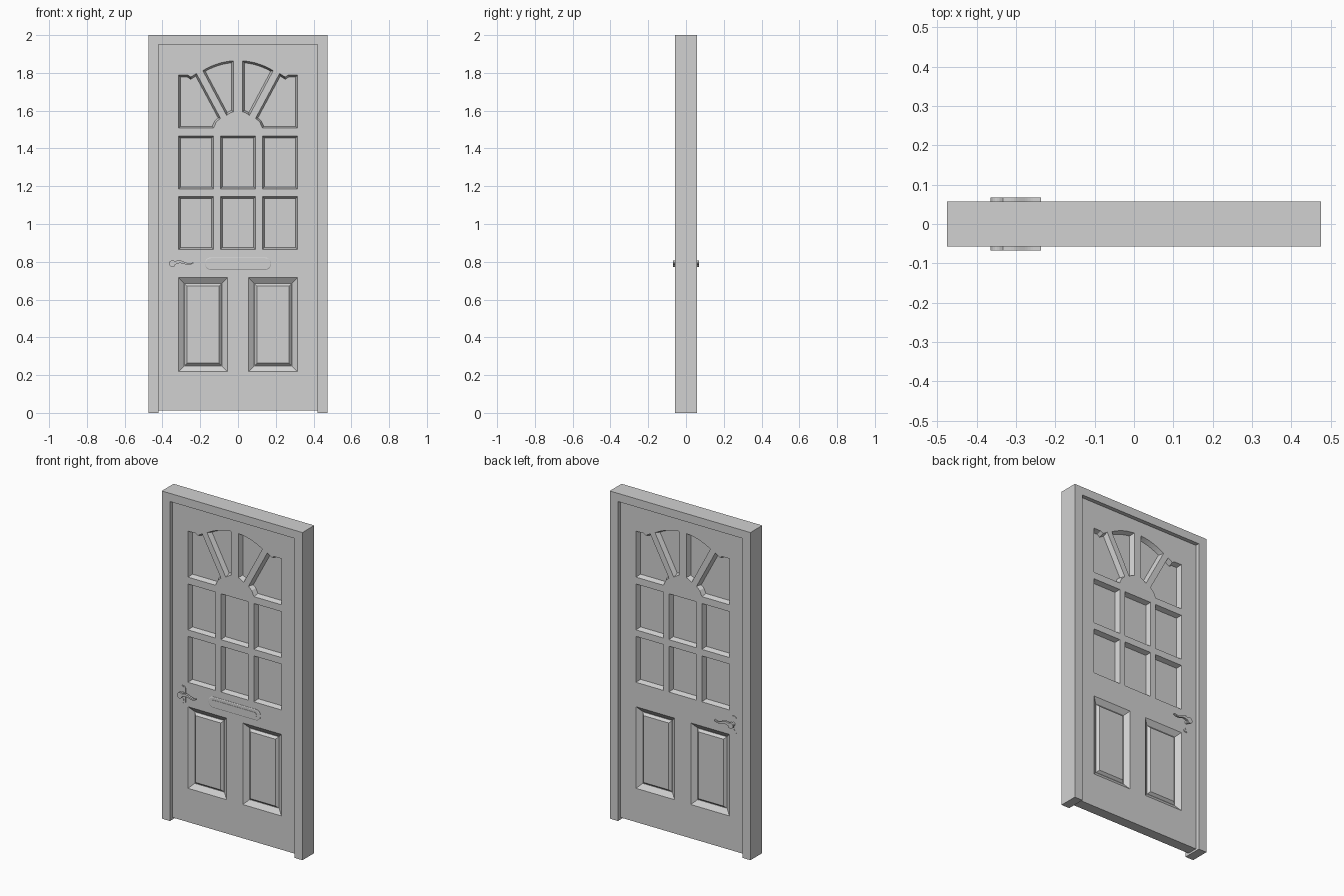
import bpy, bmesh, math
from mathutils import Vector

cube = bpy.data.objects.get("Cube")
if cube:
    bpy.data.objects.remove(cube, do_unlink=True)

GREY = (0.64, 0.64, 0.64, 1)
grey = bpy.data.materials.new("plain grey")
grey.use_nodes = True
grey.diffuse_color = GREY
grey.node_tree.nodes["Principled BSDF"].inputs["Base Color"].default_value = GREY

FACE = 0.032    # half thickness of the door leaf
PANE = 0.003    # half thickness of the glazing
GROOVE = 0.010  # depth level of the groove round the lower panels


def rect(x0, x1, z0, z1):
    return [(x0, z0), (x1, z0), (x1, z1), (x0, z1)]


def arc(cx, cz, r, a0, a1, n=8):
    angles = [math.radians(a0 + (a1 - a0) * i / n) for i in range(n + 1)]
    return [(cx + r * math.cos(a), cz + r * math.sin(a)) for a in angles]


def rounded(cx, cz, w, h, r):
    pts = []
    for sx, sz, a in ((1, 1, 0), (-1, 1, 90), (-1, -1, 180), (1, -1, 270)):
        pts += arc(cx + sx * (w / 2 - r), cz + sz * (h / 2 - r), r, a, a + 90, 5)
    return pts


def mirror(pts):
    return [(-x, z) for x, z in pts]


def inset(pts, d):
    """Move every edge of an outline inward by d."""
    p = [Vector(q) for q in pts]
    area = sum(p[i - 1].x * p[i].y - p[i].x * p[i - 1].y for i in range(len(p)))
    sign = 1 if area > 0 else -1
    out = []
    for i, q in enumerate(p):
        e1 = (q - p[i - 1]).normalized()
        e2 = (p[(i + 1) % len(p)] - q).normalized()
        n1, n2 = Vector((-e1.y, e1.x)) * sign, Vector((-e2.y, e2.x)) * sign
        m = q + (n1 + n2) * d / max(0.4, 1 + n1.dot(n2))
        out.append((m.x, m.y))
    return out


def add_loft(bm, sections):
    """Closed solid through (y, outline) sections."""
    rings = [[bm.verts.new((x, y, z)) for x, z in pts] for y, pts in sections]
    for a, b in zip(rings, rings[1:]):
        for i in range(len(a)):
            bm.faces.new((a[i - 1], a[i], b[i], b[i - 1]))
    bm.faces.new(rings[0])
    bm.faces.new(rings[-1])


def make(name, *solids):
    bm = bmesh.new()
    for sections in solids:
        add_loft(bm, sections)
    bmesh.ops.recalc_face_normals(bm, faces=bm.faces)
    mesh = bpy.data.meshes.new(name)
    bm.to_mesh(mesh)
    bm.free()
    mesh.materials.append(grey)
    obj = bpy.data.objects.new(name, mesh)
    bpy.context.collection.objects.link(obj)
    return obj


def pocket(side, pts, depth, slope):
    """Tapered cutter reaching from outside the leaf down to a depth."""
    over = 0.01
    flare = slope * over / (FACE - depth)
    return [(side * (FACE + over), inset(pts, -flare)), (side * depth, inset(pts, slope))]


# Door frame
outer, inner, top = 0.475, 0.42, 1.95
outline = [(-outer, 0), (-outer, 2), (outer, 2), (outer, 0),
           (inner, 0), (inner, top), (-inner, top), (-inner, 0)]
make("door_frame", [(-0.057, outline), (0.057, outline)])

# Window openings: two rows of three, then the fan above
windows = []
for z0, z1 in ((0.865, 1.145), (1.185, 1.465)):
    for cx in (-0.222, 0, 0.222):
        windows.append(rect(cx - 0.093, cx + 0.093, z0, z1))
fan_z = 1.51
fan_inner = arc(0, fan_z, 0.355, 86, 58.3) + arc(0, fan_z, 0.088, 47, 74, 3)
fan_outer = [(0.315, 1.507), (0.315, 1.788), (0.265, 1.788), (0.25, 1.778),
             (0.22, 1.797), (0.093, 1.56), (0.115, 1.54), (0.13, 1.507)]
for pane in (fan_inner, fan_outer):
    windows += [pane, mirror(pane)]

# Lower panel openings
panel = rect(0.055, 0.315, 0.218, 0.716)
panels = [panel, mirror(panel)]

# Door leaf with pockets cut from both faces
leaf_outline = rect(-inner, inner, 0.012, top)
leaf = make("door_leaf", [(-FACE, leaf_outline), (FACE, leaf_outline)])
cuts = []
for side in (-1, 1):
    cuts += [pocket(side, w, PANE, 0.010) for w in windows]
    cuts += [pocket(side, p, GROOVE, 0.030) for p in panels]
cutter = make("pocket_cutter", *cuts)
cutter.hide_render = True
mod = leaf.modifiers.new("pockets", "BOOLEAN")
mod.operation, mod.solver, mod.object = "DIFFERENCE", "EXACT", cutter
bpy.context.view_layer.update()
cut_mesh = bpy.data.meshes.new_from_object(
    leaf.evaluated_get(bpy.context.evaluated_depsgraph_get()))
leaf.modifiers.clear()
leaf.data = cut_mesh
bpy.data.objects.remove(cutter, do_unlink=True)

# Raised fields in the lower panels
for side, face in ((-1, "front"), (1, "back")):
    for p, hand in zip(panels, ("left", "right")):
        make(f"{face}_{hand}_raised_panel",
             [(side * (GROOVE - 0.004), inset(p, 0.032)),
              (side * GROOVE, inset(p, 0.032)),
              (side * 0.024, inset(p, 0.045))])

# Lever handles, rose plates and keyholes on both faces
HX, HZ = -0.347, 0.79
steps = 14
upper, lower = [], []
for i in range(steps + 1):
    t = i / steps
    x = HX + 0.014 + t * 0.097
    z = HZ + 0.004 + 0.006 * math.sin(t * 2 * math.pi)
    half = 0.009 - 0.006 * t
    upper.append((x, z + half))
    lower.append((x, z - half))
lever = arc(HX, HZ, 0.018, 55, 325, 14) + lower + upper[::-1]
for side, face in ((-1, "front"), (1, "back")):
    def slab(pts, y0, y1):
        return [(side * y0, pts), (side * y1, pts)]

    def disc(z, r):
        return arc(HX, z, r, 0, 337.5, 15)

    make(f"{face}_lever_handle", slab(lever, 0.056, 0.068))
    make(f"{face}_handle_spindle", slab(disc(HZ, 0.010), FACE - 0.002, 0.058))
    make(f"{face}_handle_plate",
         slab(rounded(HX, 0.783, 0.036, 0.11, 0.017), FACE - 0.002, FACE + 0.003))
    make(f"{face}_keyhole_and_screws",
         slab(disc(0.752, 0.007), FACE, FACE + 0.006),
         slab(disc(0.832, 0.003), FACE, FACE + 0.005),
         slab(disc(0.734, 0.003), FACE, FACE + 0.005))

# Letter slot on the front face
plate = rounded(0, 0.79, 0.35, 0.066, 0.03)
flap = rounded(0, 0.79, 0.30, 0.030, 0.012)
make("letter_slot_plate", [(-FACE + 0.002, plate), (-FACE - 0.002, plate),
                           (-FACE - 0.004, inset(plate, 0.004))])
make("letter_slot_flap", [(-FACE, flap), (-FACE - 0.006, flap)])
